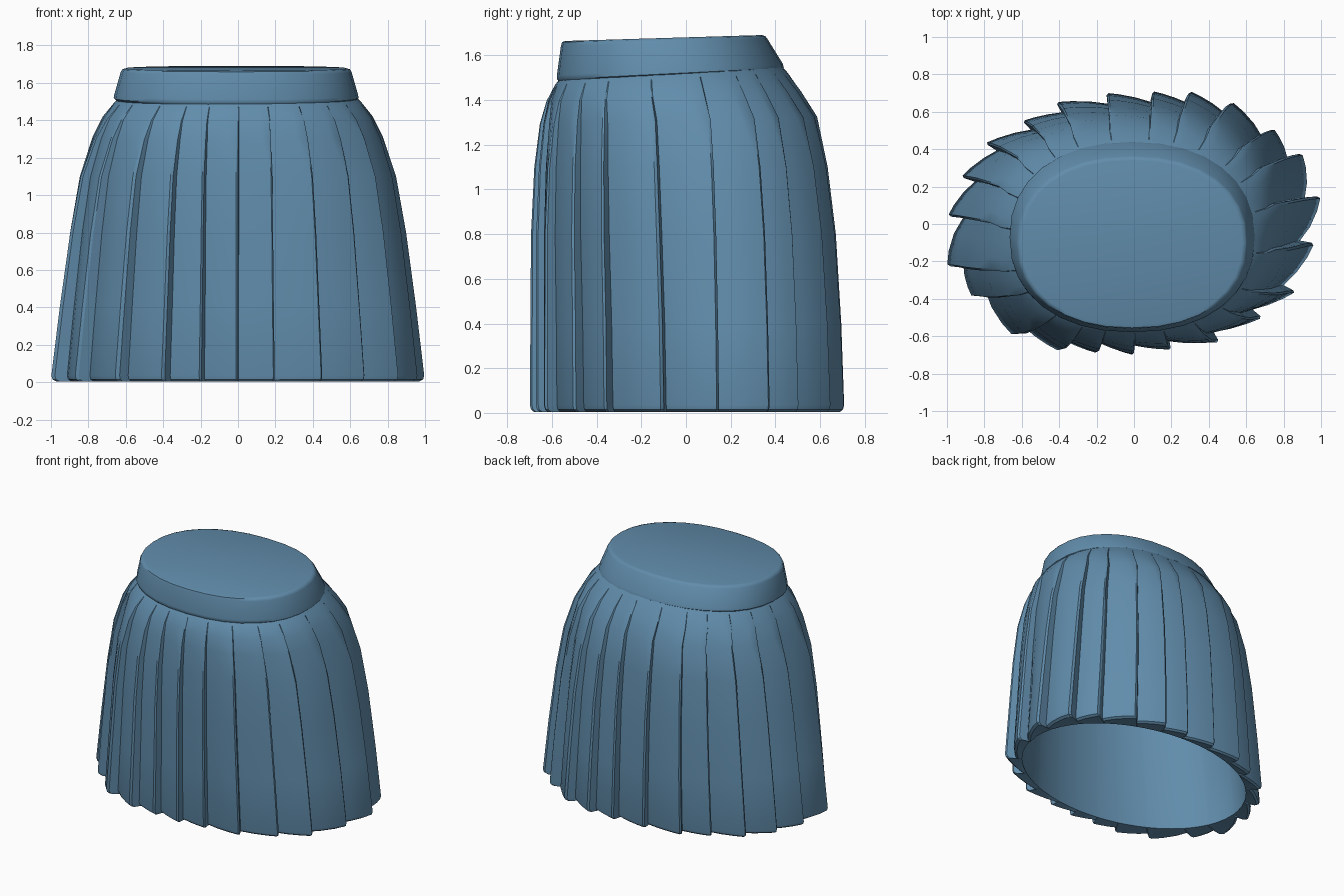
import bpy, bmesh, math

cube = bpy.data.objects.get("Cube")
if cube:
    bpy.data.objects.remove(cube, do_unlink=True)

fabric = bpy.data.materials.new("dusty blue fabric")
color = (0.12, 0.265, 0.41, 1)
fabric.diffuse_color = color
fabric.use_nodes = True
fabric.node_tree.nodes["Principled BSDF"].inputs["Base Color"].default_value = color


def power(v, e):
    return math.copysign(abs(v) ** e, v)


def oval(angle, cx, cy, rx, ry, e, scale=1):
    """Point on a rounded oval."""
    return (cx + rx * scale * power(math.cos(angle), e),
            cy + ry * scale * power(math.sin(angle), e))


def loft(name, rings, sharp):
    """Skin closed rings in order and cap the first and last."""
    bm = bmesh.new()
    rows = [[bm.verts.new(p) for p in ring] for ring in rings]
    n = len(rows[0])
    for a, b in zip(rows, rows[1:]):
        for i in range(n):
            j = (i + 1) % n
            bm.faces.new((a[i], a[j], b[j], b[i]))
    bm.faces.new(rows[0])
    bm.faces.new(rows[-1])
    bmesh.ops.remove_doubles(bm, verts=bm.verts, dist=0.0008)
    bmesh.ops.recalc_face_normals(bm, faces=bm.faces)
    mesh = bpy.data.meshes.new(name)
    bm.to_mesh(mesh)
    bm.free()
    obj = bpy.data.objects.new(name, mesh)
    bpy.context.collection.objects.link(obj)
    mesh.materials.append(fabric)
    bpy.ops.object.select_all(action='DESELECT')
    obj.select_set(True)
    bpy.context.view_layer.objects.active = obj
    bpy.ops.object.shade_smooth_by_angle(angle=math.radians(sharp))
    return obj


# Pleat tips along the hem, counter-clockwise
tips = [(1, .15), (.9, .38), (.75, .51), (.53, .66), (.3, .71), (.1, .71),
        (-.15, .7), (-.42, .65), (-.6, .55), (-.8, .43), (-.93, .25), (-1, .04),
        (-1, -.23), (-.87, -.39), (-.65, -.6), (-.4, -.68), (-.2, -.69), (0, -.7),
        (.2, -.67), (.46, -.63), (.69, -.5), (.87, -.36), (.96, -.1)]
polar = [(math.atan2(y / .7, x), min(1.07, max(.98, math.hypot(x, y / .7))))
         for x, y in tips]

# Each pleat rises slowly from its inner fold to a rounded tip
outline = []
for i, (a0, r0) in enumerate(polar):
    a1, r1 = polar[(i + 1) % len(polar)]
    a1 = a0 + (a1 - a0) % math.tau
    low = r0 * .92
    for f, r in ((.02, low), (.35, low + (r1 - low) * .38),
                 (.7, low + (r1 - low) * .74), (.95, r1 * .998), (1, r1 * .985)):
        outline.append((a0 + (a1 - a0) * f, r))

# Height, centre y, half width, half depth, roundness, pleat depth
levels = [(1.545, -.065, .61, .48, .9, 0),
          (1.5, -.065, .66, .52, .9, 0),
          (1.42, -.055, .725, .57, .91, .2),
          (1.31, -.035, .78, .62, .93, .5),
          (1.1, -.025, .848, .655, .95, .7),
          (.8, -.015, .9, .68, .97, .82),
          (.4, -.005, .952, .693, .99, .93),
          (.035, 0, .994, .7, 1, 1),
          (.015, 0, .988, .695, 1, 1)]


def skirt_ring(level, scale, pleated):
    z, cy, rx, ry, e, depth = level
    ring = []
    for a, r in outline:
        k = 1 + depth * (r - 1) if pleated else scale
        x, y = oval(a, 0, cy, rx, ry, e, k)
        tilt = .05 * y * max(0, (z - 1.1) / .4)
        ring.append((x, y, z + tilt))
    return ring


rings = [skirt_ring(level, 1, True) for level in levels]
hem = [(x * .98, y * .98, .004) for x, y, z in rings[-1]]
lining = [skirt_ring(level, .88, False) for level in reversed(levels[1:])]
loft("pleated_skirt", rings + [hem] + lining, 28)

# Waistband: centre y, half width, half depth, height, tilt
band = [(-.07, .6, .46, 1.515, .05),
        (-.07, .642, .498, 1.511, .05),
        (-.07, .655, .508, 1.522, .05),
        (-.072, .652, .506, 1.54, .05),
        (-.098, .617, .462, 1.662, .035),
        (-.1, .608, .455, 1.676, .03),
        (-.1, .59, .44, 1.681, .03)]
band_rings = []
for cy, rx, ry, z, tilt in band:
    ring = []
    for i in range(32):
        x, y = oval(math.tau * i / 32, -.01, cy, rx, ry, .9)
        ring.append((x, y, z + tilt * y))
    band_rings.append(ring)
loft("waistband", band_rings, 50)
